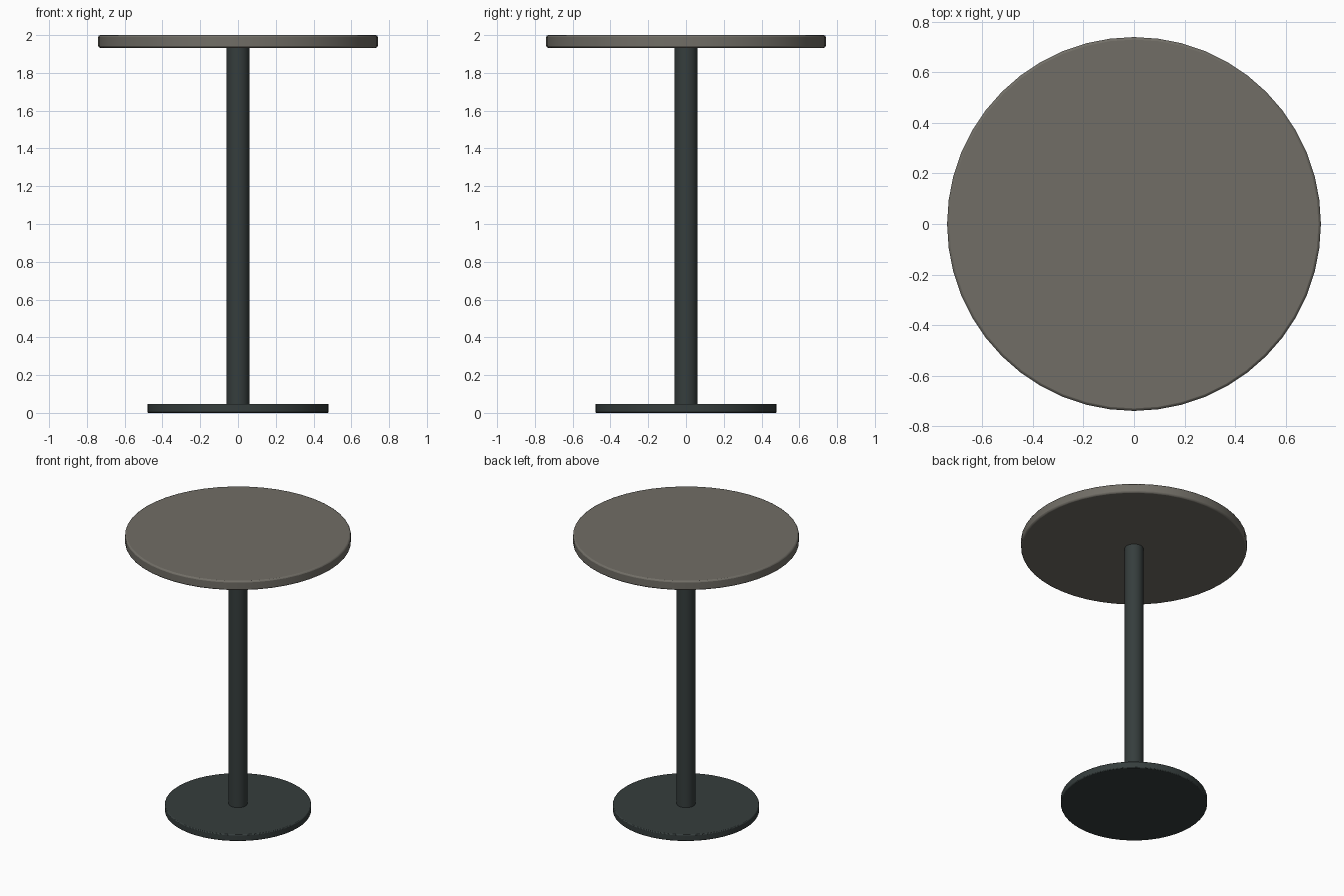
import bpy
import math

if "Cube" in bpy.data.objects:
    bpy.data.objects.remove(bpy.data.objects["Cube"])


def material(name, rgb):
    m = bpy.data.materials.new(name)
    m.diffuse_color = (*rgb, 1.0)
    m.use_nodes = True
    m.node_tree.nodes["Principled BSDF"].inputs["Base Color"].default_value = m.diffuse_color
    return m


stone = material("warm grey top", (0.165, 0.155, 0.133))
metal = material("dark green grey metal", (0.036, 0.047, 0.046))


def disc(name, radius, z0, z1, sides, mat, bevel=0.0):
    """Upright cylinder from z0 to z1 with optional rounded rims."""
    bpy.ops.mesh.primitive_cylinder_add(
        vertices=sides, radius=radius, depth=z1 - z0,
        location=(0, 0, (z0 + z1) / 2))
    ob = bpy.context.object
    ob.name = name
    ob.data.materials.append(mat)
    if bevel:
        b = ob.modifiers.new("rounded rim", 'BEVEL')
        b.width = bevel
        b.segments = 2
        b.limit_method = 'ANGLE'
        b.angle_limit = math.radians(40)
    bpy.ops.object.shade_smooth_by_angle(angle=math.radians(35))
    return ob


# Round table top, floor plate and the column between them
disc("table_top", 0.74, 1.933, 2.0, 48, stone, 0.01)
disc("base_plate", 0.48, 0.0, 0.048, 48, metal, 0.006)
disc("column", 0.061, 0.04, 1.94, 32, metal)
